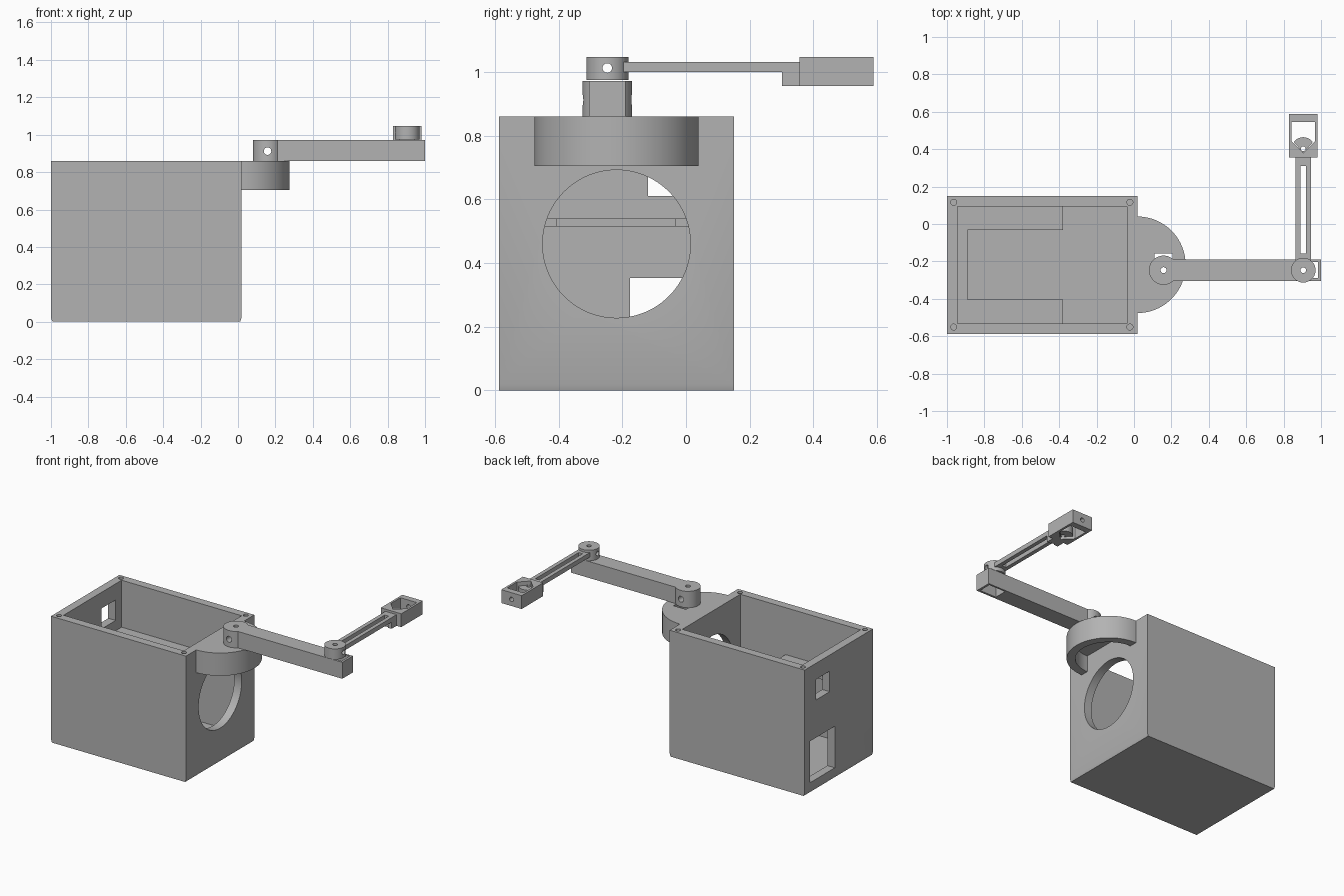
import bpy, bmesh
from math import cos, sin, pi, radians
from mathutils import Vector

old = bpy.data.objects.get("Cube")
if old:
    bpy.data.objects.remove(old, do_unlink=True)

GREY = bpy.data.materials.new("plain grey")
GREY.use_nodes = True
GREY.diffuse_color = (0.45, 0.45, 0.45, 1)
GREY.node_tree.nodes["Principled BSDF"].inputs["Base Color"].default_value = (0.45, 0.45, 0.45, 1)


def prism(name, pts, lo, hi, axis="z"):
    """Extrude a flat outline from lo to hi along an axis."""
    place = {"z": lambda a, b, h: (a, b, h),
             "y": lambda a, b, h: (a, h, b),
             "x": lambda a, b, h: (h, a, b)}[axis]
    bm = bmesh.new()
    face = bm.faces.new([bm.verts.new(place(a, b, lo)) for a, b in pts])
    ext = bmesh.ops.extrude_face_region(bm, geom=[face])
    shift = Vector(place(0, 0, hi - lo))
    bmesh.ops.translate(bm, vec=shift, verts=[g for g in ext["geom"] if isinstance(g, bmesh.types.BMVert)])
    bmesh.ops.recalc_face_normals(bm, faces=bm.faces)
    mesh = bpy.data.meshes.new(name)
    bm.to_mesh(mesh)
    bm.free()
    mesh.materials.append(GREY)
    obj = bpy.data.objects.new(name, mesh)
    bpy.context.collection.objects.link(obj)
    return obj


def block(name, x, y, z):
    return prism(name, [(x[0], y[0]), (x[1], y[0]), (x[1], y[1]), (x[0], y[1])], *z)


def arc(cx, cy, r, start, end, n):
    return [(cx + r * cos(start + (end - start) * i / n),
             cy + r * sin(start + (end - start) * i / n)) for i in range(n + 1)]


def rod(name, cx, cy, r, lo, hi, axis="z", n=48):
    return prism(name, arc(cx, cy, r, 0, 2 * pi, n)[:-1], lo, hi, axis)


def combine(obj, other, mode="DIFFERENCE"):
    """Apply a boolean and discard the second shape."""
    mod = obj.modifiers.new("boolean", "BOOLEAN")
    mod.operation, mod.solver, mod.object = mode, "EXACT", other
    bpy.context.view_layer.objects.active = obj
    bpy.ops.object.modifier_apply(modifier=mod.name)
    bpy.data.objects.remove(other, do_unlink=True)


MID = -0.218     # centre line of the case
ARM = -0.247     # centre line of the first arm
FRONT, BACK = -0.587, 0.15
WALL = 0.056

# Open case with slightly chamfered bottom end edges
case = prism("case", [(-0.992, 0), (0.012, 0), (0.018, 0.02), (0.018, 0.86), (-1, 0.86), (-1, 0.02)],
             FRONT, BACK, "y")
inside_x, inside_y = (-1 + WALL, 0.018 - WALL), (FRONT + WALL, BACK - WALL)
combine(case, block("cutter", inside_x, inside_y, (0.055, 1)))
combine(case, rod("cutter", MID, 0.46, 0.232, -0.1, 0.1, "x", 96))
# Cable windows in the end wall
combine(case, block("cutter", (-1.1, -0.9), (-0.12, 0.03), (0.61, 0.75)))
combine(case, block("cutter", (-1.1, -0.9), (-0.175, 0.092), (0.07, 0.353)))
# Lid screw holes
for x in (-0.964, -0.022):
    for y in (FRONT + 0.036, BACK - 0.034):
        combine(case, rod("cutter", x, y, 0.016, 0.76, 0.9, n=24))

# U-shaped shelf inside the case
shelf = block("shelf", (inside_x[0], -0.38), inside_y, (0.515, 0.54))
combine(shelf, block("cutter", (-0.89, -0.3), (-0.405, -0.033), (0.4, 0.6)))

# Half-round shoulder, hollow underneath, with a motor slot
shoulder = prism("shoulder", arc(0.018, MID, 0.258, -pi / 2, pi / 2, 48), 0.705, 0.86)
combine(shoulder, rod("cutter", 0.018, MID, 0.205, 0.6, 0.815, n=64))
combine(shoulder, block("cutter", (0.11, 0.205), (-0.29, -0.157), (0.6, 1)))

# First arm: round hub, beam, pin holes and a slot at the far end
upper_arm = rod("upper_arm", 0.158, ARM, 0.078, 0.86, 0.972)
combine(upper_arm, block("beam", (0.18, 1), (ARM - 0.057, ARM + 0.057), (0.86, 0.972)), "UNION")
combine(upper_arm, rod("cutter", 0.158, ARM, 0.016, 0.8, 1, n=24))
combine(upper_arm, rod("cutter", 0.158, 0.912, 0.02, -0.5, 0, "y", 24))
combine(upper_arm, block("cutter", (0.86, 0.985), (ARM - 0.042, ARM + 0.045), (0.8, 1)))

# Second arm: hub, slotted bar, support step and end frame
X = 0.905
forearm = rod("forearm", X, ARM, 0.066, 0.975, 1.047)
combine(forearm, block("bar", (X - 0.042, X + 0.042), (-0.235, 0.37), (1.0, 1.031)), "UNION")
combine(forearm, block("step", (X - 0.042, X + 0.042), (0.302, 0.37), (0.955, 1.005)), "UNION")
combine(forearm, block("frame", (X - 0.077, X + 0.077), (0.356, 0.588), (0.955, 1.046)), "UNION")
combine(forearm, rod("cutter", X, ARM, 0.015, 0.9, 1.1, n=24))
combine(forearm, rod("cutter", ARM, 1.012, 0.015, 0.8, 1, "x", 24))
combine(forearm, block("cutter", (X - 0.015, X + 0.015), (-0.157, 0.31), (0.9, 1.1)))
combine(forearm, prism("cutter", [(X, 0.38), (X + 0.062, 0.442), (X + 0.062, 0.546),
                                  (X - 0.062, 0.546), (X - 0.062, 0.442)], 0.9, 1.1))
combine(forearm, rod("cutter", X, 1.0, 0.015, 0.53, 0.65, "y", 24))

# Fan-shaped pivot seat inside the end frame
seat = prism("pivot_seat", [(X, 0.38)] + arc(X, 0.402, 0.062, radians(35), radians(145), 24), 0.97, 1.02)
combine(seat, rod("cutter", X, 0.402, 0.013, 0.9, 1.1, n=24))

# Smooth the round walls and keep hard edges sharp
bpy.ops.object.select_all(action="DESELECT")
for part in (case, shelf, shoulder, upper_arm, forearm, seat):
    part.select_set(True)
bpy.context.view_layer.objects.active = case
bpy.ops.object.shade_smooth_by_angle(angle=radians(30))
